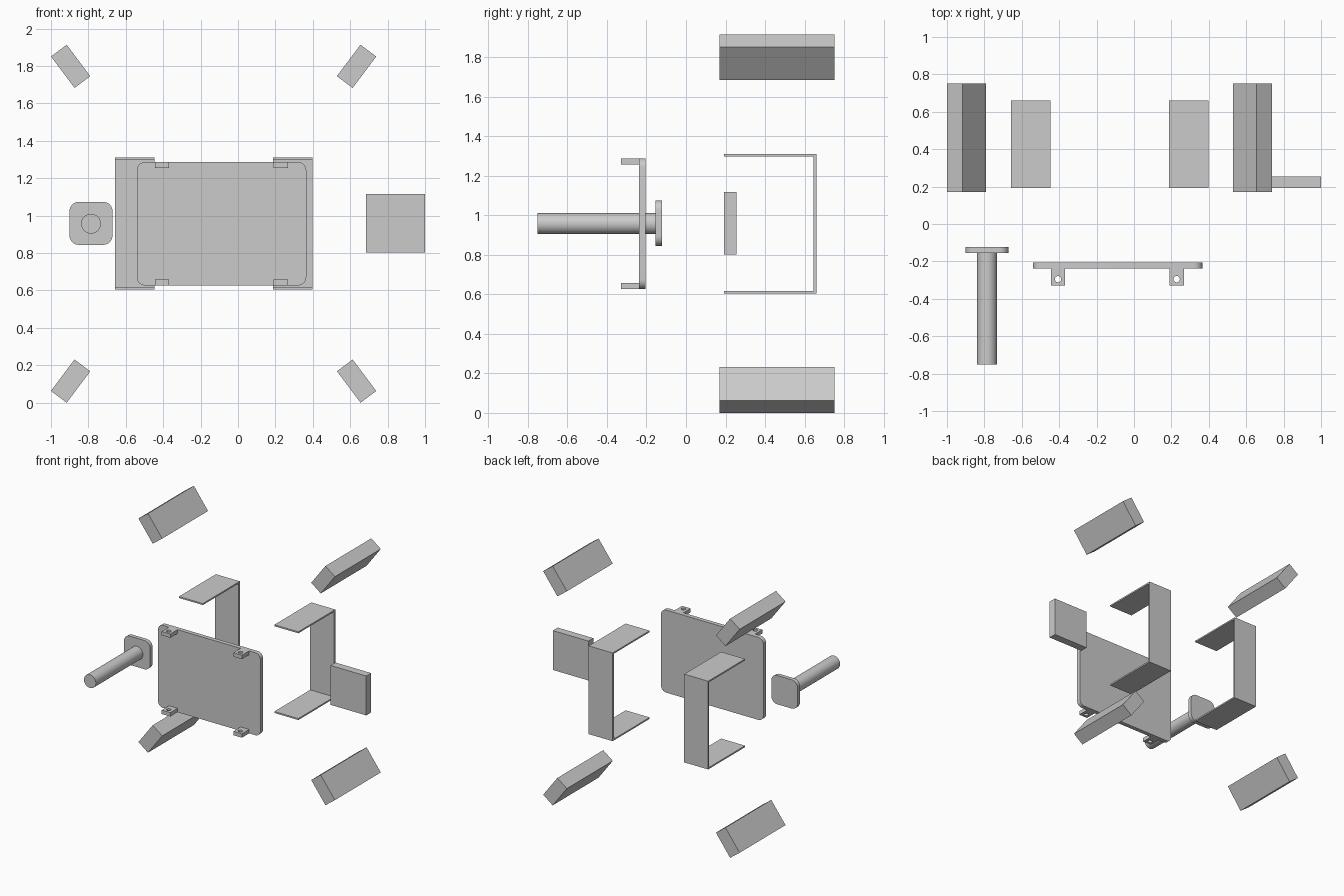
import bpy, bmesh
from math import sin, cos, pi, radians, atan2

if "Cube" in bpy.data.objects:
    bpy.data.objects.remove(bpy.data.objects["Cube"])

MID = 0.957  # height of the model's horizontal symmetry plane


def prism(name, pts, lo, hi, axis="Y", smooth=False):
    """Extrude a 2D profile along Y (points are x, z) or X (points are y, z)."""
    def place(p, t):
        return (p[0], t, p[1]) if axis == "Y" else (t, p[0], p[1])
    bm = bmesh.new()
    a = [bm.verts.new(place(p, lo)) for p in pts]
    b = [bm.verts.new(place(p, hi)) for p in pts]
    bm.faces.new(a)
    bm.faces.new(b)
    for i in range(len(pts)):
        j = (i + 1) % len(pts)
        bm.faces.new((a[i], a[j], b[j], b[i]))
    bmesh.ops.recalc_face_normals(bm, faces=bm.faces)
    mesh = bpy.data.meshes.new(name)
    bm.to_mesh(mesh)
    bm.free()
    ob = bpy.data.objects.new(name, mesh)
    bpy.context.collection.objects.link(ob)
    if smooth:
        bpy.ops.object.select_all(action="DESELECT")
        ob.select_set(True)
        bpy.context.view_layer.objects.active = ob
        bpy.ops.object.shade_smooth_by_angle(angle=radians(30))
    return ob


def rect(x0, x1, z0, z1):
    return [(x0, z0), (x1, z0), (x1, z1), (x0, z1)]


def rounded(x0, x1, z0, z1, r, n=8):
    pts = []
    corners = [(x1 - r, z1 - r), (x0 + r, z1 - r), (x0 + r, z0 + r), (x1 - r, z0 + r)]
    for k, (cx, cz) in enumerate(corners):
        for i in range(n + 1):
            t = (k + i / n) * pi / 2
            pts.append((cx + r * cos(t), cz + r * sin(t)))
    return pts


def circle(cx, cz, r, n=32):
    return [(cx + r * cos(2 * pi * i / n), cz + r * sin(2 * pi * i / n)) for i in range(n)]


# Four slanted corner blocks
for side, cx in (("left", -0.895), ("right", 0.634)):
    for level, cz in (("lower", 0.1155), ("upper", 2 * MID - 0.1155)):
        a = atan2(3, 4) * (1 if (side == "left") == (level == "lower") else -1)
        pts = [(cx + x * cos(a) + z * sin(a), cz - x * sin(a) + z * cos(a))
               for x, z in rect(-0.0525, 0.0525, -0.105, 0.105)]
        prism(f"{level}_{side}_block", pts, 0.17, 0.75)

# Square pad
prism("square_pad", rect(0.685, 1.0, 0.802, 1.117), 0.193, 0.255)

# Two thin U-shaped straps, open to the front
H, T = 0.353, 0.012
strap = [(0.193, MID - H), (0.66, MID - H), (0.66, MID + H), (0.193, MID + H),
         (0.193, MID + H - T), (0.646, MID + H - T), (0.646, MID - H + T), (0.193, MID - H + T)]
for side, x in (("left", -0.658), ("right", 0.187)):
    prism(f"{side}_strap", strap, x, x + 0.212, axis="X")

# Rounded panel
P = 0.33
prism("panel", rounded(-0.541, 0.365, MID - P, MID + P, 0.045), -0.239, -0.205, smooth=True)

# Panel lugs, each with a vertical pin hole
for side, cx in (("left", -0.406), ("right", 0.228)):
    bpy.ops.mesh.primitive_cylinder_add(vertices=24, radius=0.017, depth=1.0,
                                        location=(cx, -0.295, MID))
    cutter = bpy.context.object
    cutter.name = f"{side}_pin_hole_cutter"
    cutter.hide_render = True
    for level, z in (("lower", MID - P), ("upper", MID + P - 0.031)):
        lug = prism(f"{level}_{side}_lug", rect(cx - 0.038, cx + 0.038, z, z + 0.031),
                    -0.33, -0.239)
        mod = lug.modifiers.new("pin_hole", "BOOLEAN")
        mod.operation = "DIFFERENCE"
        mod.solver = "EXACT"
        mod.object = cutter
        bpy.context.view_layer.objects.active = lug
        bpy.ops.object.modifier_apply(modifier=mod.name)
    bpy.data.objects.remove(cutter)

# Post with a rounded square foot
KX = -0.786
prism("post_foot", rounded(KX - 0.115, KX + 0.115, MID + 0.002 - 0.115, MID + 0.002 + 0.115, 0.05),
      -0.154, -0.122, smooth=True)
prism("post", circle(KX, MID, 0.053), -0.75, -0.154, smooth=True)
